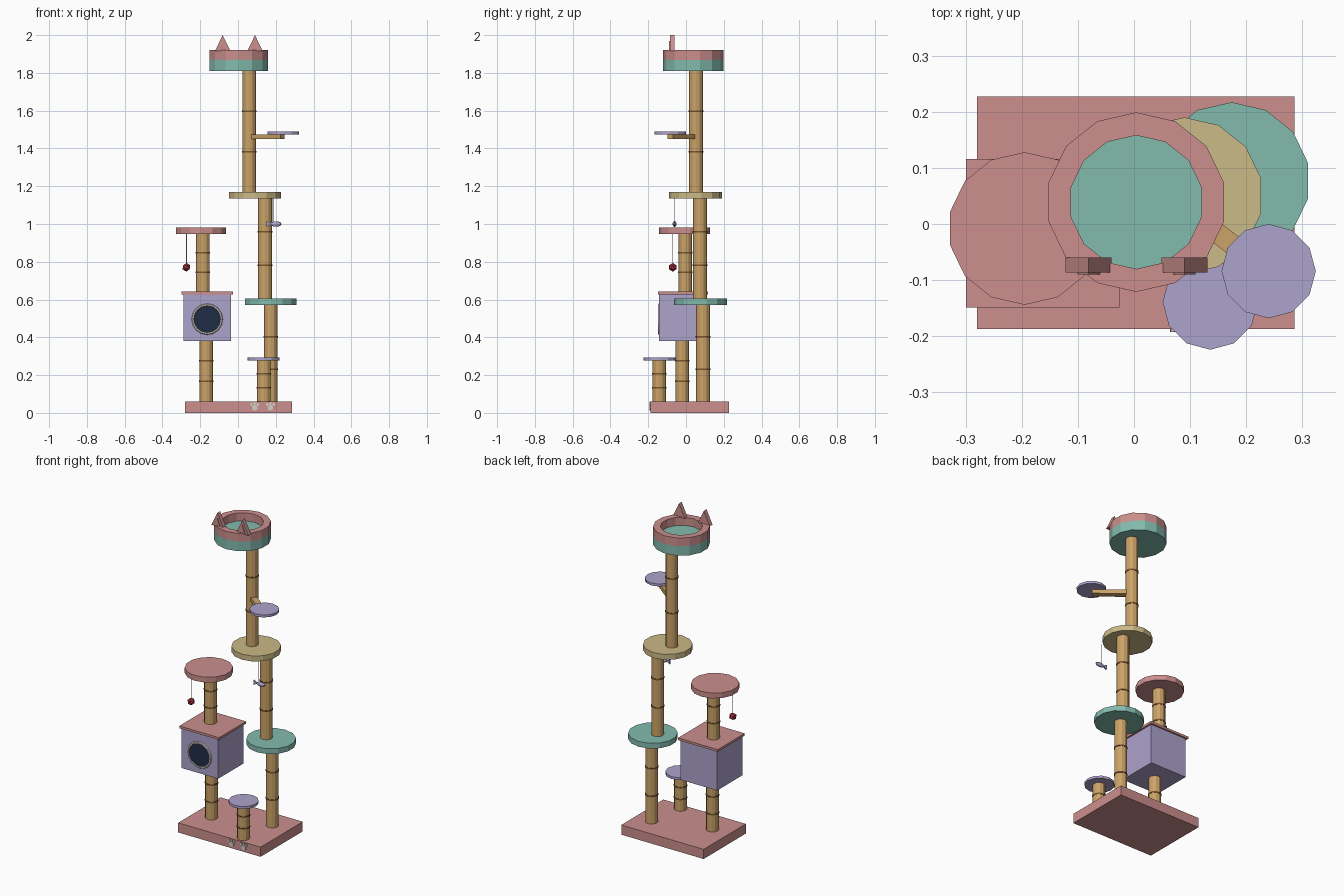
import bpy, bmesh, math
from mathutils import Matrix, Vector

if "Cube" in bpy.data.objects:
    bpy.data.objects.remove(bpy.data.objects["Cube"])


def material(name, rgb):
    lin = [((c / 255 + 0.055) / 1.055) ** 2.4 for c in rgb]
    m = bpy.data.materials.new(name)
    m.diffuse_color = (*lin, 1)
    m.use_nodes = True
    m.node_tree.nodes["Principled BSDF"].inputs["Base Color"].default_value = m.diffuse_color
    return m


PINK = material("dusty_pink", (203, 143, 141))
TEAL = material("soft_teal", (131, 187, 174))
SAND = material("sand", (203, 186, 135))
LILAC = material("lilac", (174, 163, 204))
ROPE = material("rope_tan", (203, 163, 104))
BAND = material("dark_rope", (122, 84, 46))
NAVY = material("navy", (32, 44, 70))
CREAM = material("pale_grey", (212, 208, 198))
RED = material("red", (172, 50, 62))


def finish(name, bm, mat):
    bmesh.ops.recalc_face_normals(bm, faces=bm.faces)
    me = bpy.data.meshes.new(name)
    bm.to_mesh(me)
    bm.free()
    me.materials.append(mat)
    ob = bpy.data.objects.new(name, me)
    bpy.context.collection.objects.link(ob)
    return ob


def disc(name, x, y, z0, z1, r, sides, mat):
    bm = bmesh.new()
    bmesh.ops.create_cone(bm, cap_ends=True, segments=sides, radius1=r, radius2=r, depth=z1 - z0,
                          matrix=Matrix.Translation((x, y, (z0 + z1) / 2)))
    return finish(name, bm, mat)


def box(name, lo, hi, mat):
    lo, hi = Vector(lo), Vector(hi)
    bm = bmesh.new()
    bmesh.ops.create_cube(bm, size=1, matrix=Matrix.Translation((lo + hi) / 2) @ Matrix.Diagonal((*(hi - lo), 1)))
    return finish(name, bm, mat)


def front_plate(name, x, y, z, rx, rz, depth, sides, mat):
    """Flat disc facing the front."""
    bm = bmesh.new()
    mtx = Matrix.Translation((x, y, z)) @ Matrix.Diagonal((rx, 1, rz, 1)) @ Matrix.Rotation(math.pi / 2, 4, 'X')
    bmesh.ops.create_cone(bm, cap_ends=True, segments=sides, radius1=1, radius2=1, depth=depth, matrix=mtx)
    return finish(name, bm, mat)


def ring(name, sides, profile, mtx, mat):
    """Closed (radius, height) profile swept round a circle."""
    bm = bmesh.new()
    loops = []
    for i in range(sides):
        a = math.tau * i / sides + math.pi / 2
        loops.append([bm.verts.new(mtx @ Vector((r * math.cos(a), r * math.sin(a), h))) for r, h in profile])
    n = len(profile)
    for i in range(sides):
        p, q = loops[i], loops[(i + 1) % sides]
        for j in range(n):
            bm.faces.new((p[j], q[j], q[(j + 1) % n], p[(j + 1) % n]))
    return finish(name, bm, mat)


def prism(name, outline, y0, y1, mat):
    """Outline in x, z extruded along y."""
    bm = bmesh.new()
    f = bm.faces.new([bm.verts.new((x, y0, z)) for x, z in outline])
    ext = bmesh.ops.extrude_face_region(bm, geom=[f])
    bmesh.ops.translate(bm, vec=(0, y1 - y0, 0), verts=[v for v in ext["geom"] if isinstance(v, bmesh.types.BMVert)])
    return finish(name, bm, mat)


def post(name, x, y, z0, z1):
    """Rope post with two dark bands at its thirds."""
    disc(name, x, y, z0, z1, 0.036, 12, ROPE)
    for k in (1, 2):
        z = z0 + (z1 - z0) * k / 3
        disc(f"{name}_band_{k}", x, y, z - 0.004, z + 0.004, 0.0385, 12, BAND)


# Base
box("base", (-0.28, -0.187, 0), (0.286, 0.227, 0.06), PINK)

# Posts
post("left_lower_post", -0.168, -0.02, 0.06, 0.385)
post("left_upper_post", -0.186, -0.004, 0.64, 0.95)
post("step_post", 0.137, -0.142, 0.06, 0.28)
post("right_lower_post", 0.173, 0.09, 0.06, 0.575)
post("right_middle_post", 0.143, 0.074, 0.605, 1.137)
post("right_upper_post", 0.06, 0.053, 1.168, 1.812)

# Platforms
disc("left_perch", -0.195, -0.008, 0.948, 0.981, 0.136, 14, PINK)
disc("low_step", 0.136, -0.139, 0.278, 0.293, 0.085, 12, LILAC)
disc("teal_platform", 0.174, 0.077, 0.572, 0.605, 0.14, 14, TEAL)
disc("sand_platform", 0.09, 0.05, 1.135, 1.169, 0.14, 14, SAND)
disc("side_step", 0.24, -0.084, 1.474, 1.489, 0.084, 12, LILAC)

# Slanting arm that carries the side step
start, end = Vector((0.07, 0.045, 1.462)), Vector((0.236, -0.084, 1.462))
d = end - start
bm = bmesh.new()
bmesh.ops.create_cube(bm, size=1, matrix=Matrix.Translation((start + end) / 2)
                      @ Matrix.Rotation(math.atan2(d.y, d.x), 4, 'Z')
                      @ Matrix.Diagonal((d.length, 0.036, 0.026, 1)))
finish("side_arm", bm, ROPE)

# Cat house with round doorway
box("house", (-0.288, -0.142, 0.381), (-0.037, 0.106, 0.628), LILAC)
box("house_roof", (-0.299, -0.149, 0.628), (-0.026, 0.116, 0.642), PINK)
front_plate("doorway", -0.163, -0.143, 0.496, 0.076, 0.076, 0.006, 16, NAVY)
tube = [(0.076 + 0.007 * math.cos(math.tau * i / 6), 0.007 * math.sin(math.tau * i / 6)) for i in range(6)]
ring("doorway_trim", 16, tube,
     Matrix.Translation((-0.163, -0.143, 0.496)) @ Matrix.Rotation(math.pi / 2, 4, 'X'), CREAM)

# Top bed: teal floor, pink rim
disc("bed_floor", 0.004, 0.039, 1.81, 1.87, 0.16, 14, TEAL)
ring("bed_rim", 14, [(0.16, 1.868), (0.16, 1.92), (0.119, 1.92), (0.119, 1.868)],
     Matrix.Translation((0.004, 0.039, 0)), PINK)

# Ears with a raised inner triangle
for side, x in (("left", -0.081), ("right", 0.09)):
    prism(f"{side}_ear", [(x - 0.041, 1.915), (x + 0.041, 1.915), (x, 2.0)], -0.086, -0.06, PINK)
    prism(f"{side}_inner_ear", [(x - 0.02, 1.922), (x + 0.02, 1.922), (x, 1.97)], -0.09, -0.085, PINK)

# Paw prints on the front edge of the base
for side, x in (("left", 0.088), ("right", 0.172)):
    front_plate(f"{side}_paw_pad", x, -0.189, 0.027, 0.015, 0.015, 0.007, 10, CREAM)
    for k in (-1, 0, 1):
        front_plate(f"{side}_paw_toe_{k + 2}", x + 0.017 * k, -0.189, 0.05 - 0.005 * abs(k),
                    0.007, 0.009, 0.007, 8, CREAM)

# Hanging ball
disc("ball_string", -0.273, -0.07, 0.78, 0.95, 0.002, 6, CREAM)
bm = bmesh.new()
bmesh.ops.create_icosphere(bm, subdivisions=1, radius=0.023, matrix=Matrix.Translation((-0.273, -0.07, 0.771)))
finish("toy_ball", bm, RED)

# Hanging fish
disc("fish_string", 0.185, -0.06, 1.0, 1.137, 0.002, 6, CREAM)
bm = bmesh.new()
bmesh.ops.create_uvsphere(bm, u_segments=8, v_segments=6, radius=1,
                          matrix=Matrix.Translation((0.2, -0.06, 1.0)) @ Matrix.Diagonal((0.031, 0.011, 0.014, 1)))
finish("fish_body", bm, LILAC)
prism("fish_tail", [(0.178, 1.0), (0.152, 1.015), (0.152, 0.985)], -0.064, -0.056, LILAC)
